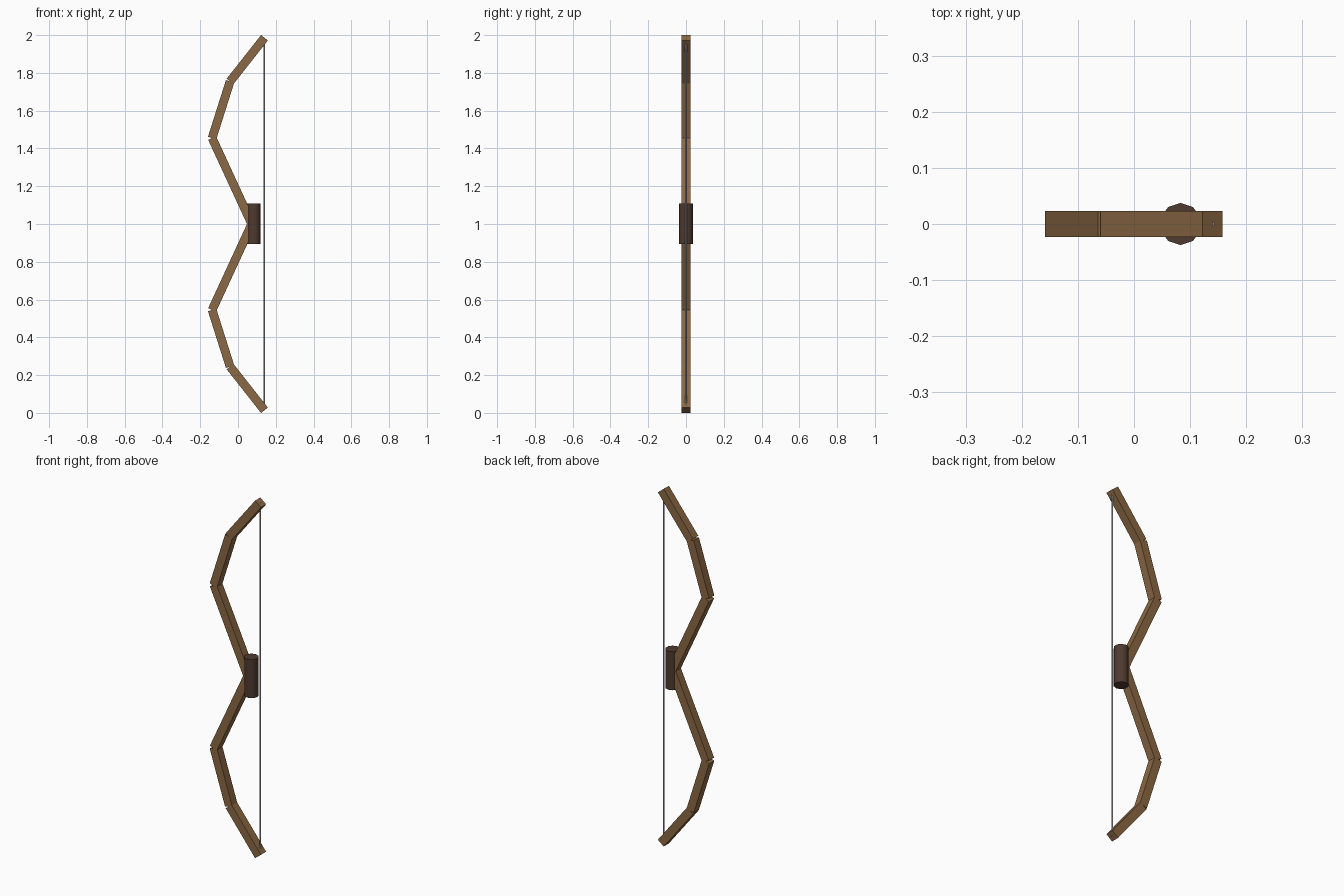
import bpy, math
from mathutils import Vector

if "Cube" in bpy.data.objects:
    bpy.data.objects.remove(bpy.data.objects["Cube"])


def material(name, color):
    m = bpy.data.materials.new(name)
    m.diffuse_color = (*color, 1)
    m.use_nodes = True
    m.node_tree.nodes["Principled BSDF"].inputs["Base Color"].default_value = m.diffuse_color
    return m


wood = material("wood", (0.26, 0.138, 0.058))
leather = material("leather", (0.077, 0.042, 0.029))
cord = material("cord", (0.5, 0.5, 0.5))
THICK, WIDTH = 0.046, 0.046


def limb(name, a, b):
    """Square bar between two points in the xz plane."""
    a, b = Vector((a[0], 0, a[1])), Vector((b[0], 0, b[1]))
    d = b - a
    bpy.ops.mesh.primitive_cube_add(size=1, location=(a + b) / 2,
                                    rotation=(0, math.atan2(d.x, d.z), 0))
    o = bpy.context.object
    o.name = name
    o.scale = (THICK, WIDTH, d.length)
    o.data.materials.append(wood)


def rod(name, sides, radius, x, z0, z1, mat):
    """Upright cylinder with smooth sides and sharp rims."""
    bpy.ops.mesh.primitive_cylinder_add(vertices=sides, radius=radius, depth=z1 - z0,
                                        location=(x, 0, (z0 + z1) / 2))
    o = bpy.context.object
    o.name = name
    o.data.materials.append(mat)
    bpy.ops.object.shade_smooth_by_angle(angle=math.radians(50))


# limbs: grip to tip, mirrored about z = 1
path = [(0.073, 0.0), (-0.137, 0.455), (-0.042, 0.755), (0.14, 0.986)]
for side, s in (("upper", 1), ("lower", -1)):
    for part, p, q in zip(("inner", "middle", "outer"), path, path[1:]):
        limb(f"{side}_{part}_limb", (p[0], 1 + s * p[1]), (q[0], 1 + s * q[1]))

# wrapped grip
rod("grip", 10, 0.0375, 0.083, 0.893, 1.108, leather)

# bowstring, running from tip to tip
rod("string", 8, 0.004, 0.139, 0.014, 1.986, cord)
